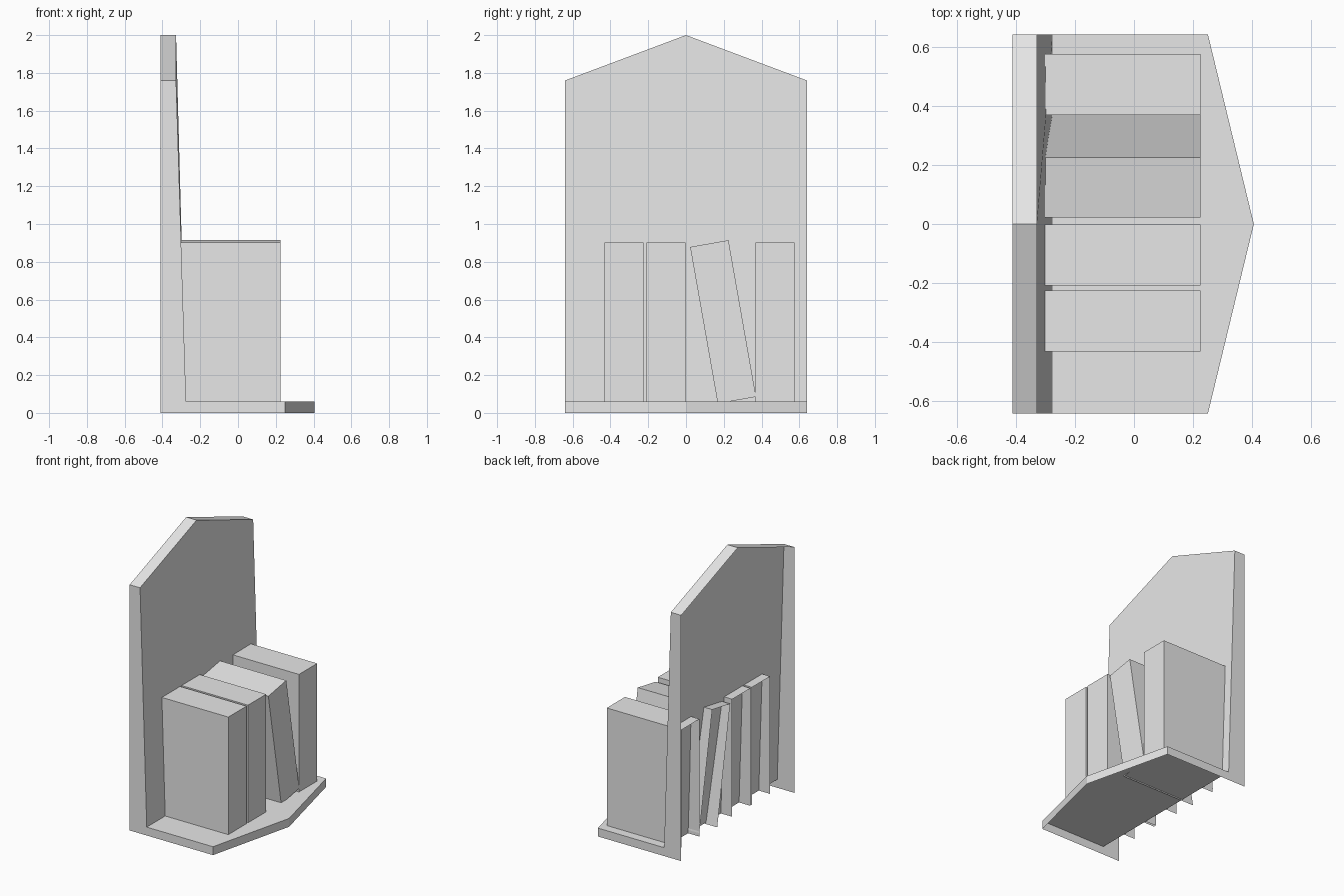
import bpy, bmesh
from math import radians
from mathutils import Matrix, Vector

old = bpy.data.objects.get("Cube")
if old:
    bpy.data.objects.remove(old, do_unlink=True)

# Single plain grey
grey = bpy.data.materials.new("plain_grey")
grey.use_nodes = True
colour = (0.8, 0.8, 0.8, 1)
grey.diffuse_color = colour
grey.node_tree.nodes["Principled BSDF"].inputs["Base Color"].default_value = colour


def finish(name, bm):
    mesh = bpy.data.meshes.new(name)
    bm.to_mesh(mesh)
    bm.free()
    mesh.materials.append(grey)
    obj = bpy.data.objects.new(name, mesh)
    bpy.context.collection.objects.link(obj)
    return obj


BACK, FLOOR, HALF = -0.41, 0.06, 0.64
TOP_X, FOOT_X, EDGE_X, TIP_X = -0.328, -0.275, 0.25, 0.405
EAVE, PEAK = 1.76, 2.0

# Stand: open shell with a leaning gabled panel and a pointed base
bm = bmesh.new()


def face(points):
    bm.faces.new([bm.verts.new(p) for p in points])


def mirrored(points):
    face(points)
    face([(x, -y, z) for x, y, z in reversed(points)])


side_profile = [(BACK, 0), (BACK, EAVE), (TOP_X, EAVE),
                (FOOT_X, FLOOR), (EDGE_X, FLOOR), (EDGE_X, 0)]
mirrored([(x, HALF, z) for x, z in side_profile])
# sloping top edges
mirrored([(BACK, HALF, EAVE), (BACK, 0, PEAK), (TOP_X, 0, PEAK), (TOP_X, HALF, EAVE)])
# pointed front edge of the base
mirrored([(EDGE_X, HALF, 0), (EDGE_X, HALF, FLOOR), (TIP_X, 0, FLOOR), (TIP_X, 0, 0)])
# panel front
face([(FOOT_X, -HALF, FLOOR), (FOOT_X, HALF, FLOOR), (TOP_X, HALF, EAVE),
      (TOP_X, 0, PEAK), (TOP_X, -HALF, EAVE)])
# base top
face([(FOOT_X, -HALF, FLOOR), (EDGE_X, -HALF, FLOOR), (TIP_X, 0, FLOOR),
      (EDGE_X, HALF, FLOOR), (FOOT_X, HALF, FLOOR)])
bmesh.ops.remove_doubles(bm, verts=bm.verts, dist=0.0001)
bmesh.ops.recalc_face_normals(bm, faces=bm.faces)
finish("stand", bm)


# Books: boxes open at the hidden back and bottom
def book(name, y, z, tilt=0):
    width, height, back, front = 0.206, 0.842, -0.365, 0.225
    bm = bmesh.new()
    bmesh.ops.create_cube(bm, size=1)
    hidden = [f for f in bm.faces if f.normal.x < -0.5 or f.normal.z < -0.5]
    bmesh.ops.delete(bm, geom=hidden, context='FACES')
    bmesh.ops.scale(bm, vec=(front - back, width, height), verts=bm.verts)
    # pivot on the lower +y edge
    bmesh.ops.translate(bm, vec=((front + back) / 2, -width / 2, height / 2), verts=bm.verts)
    place = Matrix.Translation(Vector((0, y, z))) @ Matrix.Rotation(radians(tilt), 4, 'X')
    bmesh.ops.transform(bm, matrix=place, verts=bm.verts)
    finish(name, bm)


book("book_1", -0.225, FLOOR)
book("book_2", -0.002, FLOOR)
book("leaning_book", 0.371, 0.085, 10)
book("book_4", 0.575, FLOOR)
